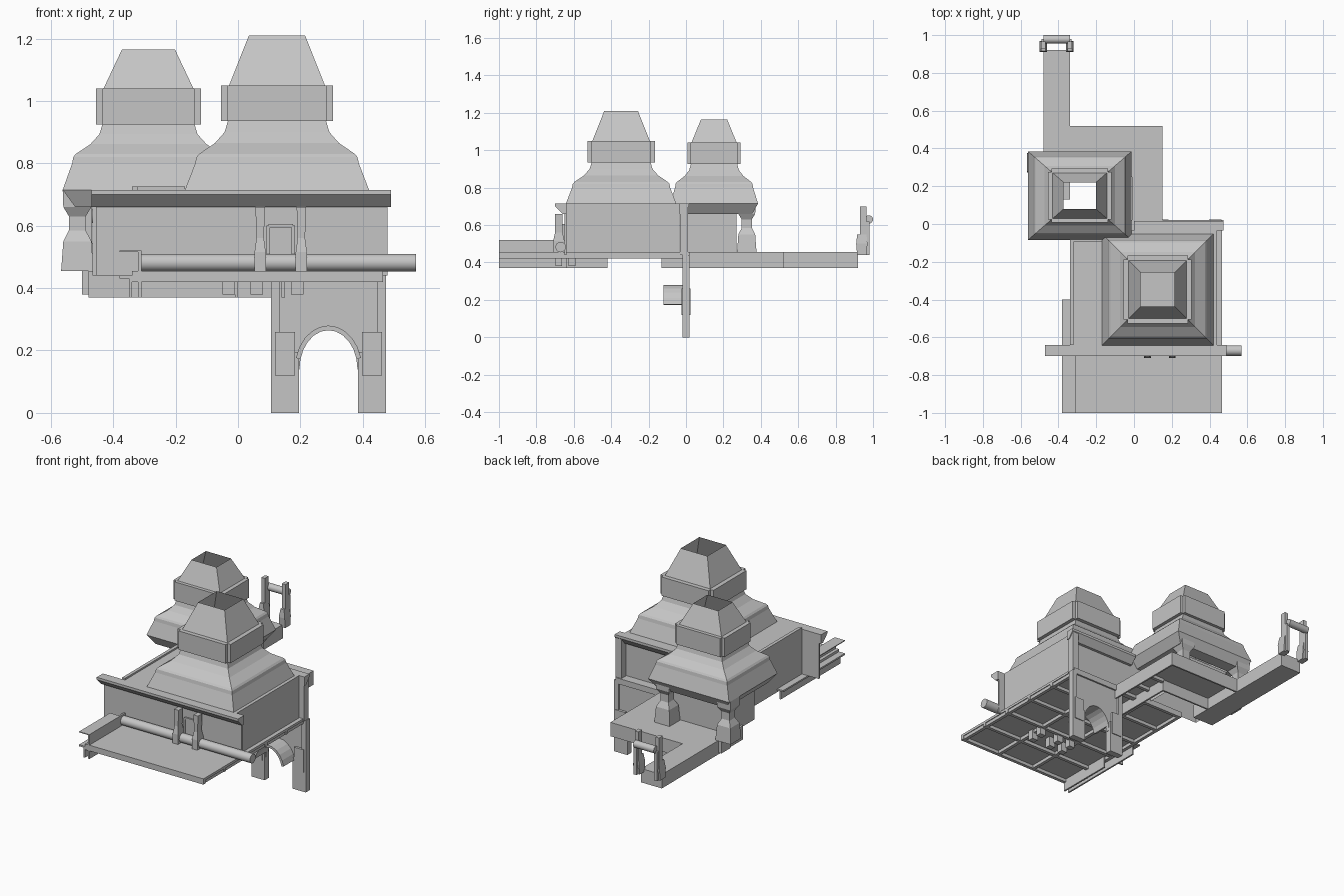
import bpy
import bmesh
import math

# Shared levels and limits
SKIRT, SLAB, FLOOR = 0.37, 0.44, 0.455
WALL_TOP, ROOF, EAVE = 0.66, 0.7, 0.715
FRONT, REAR = -0.64, -0.035
LEFT, RIGHT = -0.34, 0.44
FLOOR_EDGE, PLATFORM_EDGE = 0.465, 0.15
THIN = 0.01

cube = bpy.data.objects.get("Cube")
if cube:
    bpy.data.objects.remove(cube, do_unlink=True)

grey = (0.56, 0.56, 0.56, 1)
stone = bpy.data.materials.new("plain_grey")
stone.use_nodes = True
stone.diffuse_color = grey
stone.node_tree.nodes["Principled BSDF"].inputs["Base Color"].default_value = grey


def finish(name, bm, closed=True):
    if closed:
        bmesh.ops.recalc_face_normals(bm, faces=bm.faces)
    mesh = bpy.data.meshes.new(name)
    bm.to_mesh(mesh)
    bm.free()
    mesh.materials.append(stone)
    obj = bpy.data.objects.new(name, mesh)
    bpy.context.collection.objects.link(obj)
    return obj


def box(name, x, y, z):
    """Box given by its (low, high) limits on each axis."""
    bm = bmesh.new()
    bmesh.ops.create_cube(bm, size=1)
    for vert in bm.verts:
        for axis, (low, high) in enumerate((x, y, z)):
            vert.co[axis] = high if vert.co[axis] > 0 else low
    return finish(name, bm)


def around(centre, half):
    return centre - half, centre + half


def loft(name, centre, rings, caps=False):
    """Rectangular rings (half x, half y, z) joined from the bottom up."""
    bm = bmesh.new()
    corners = ((-1, -1), (1, -1), (1, 1), (-1, 1))
    loops = [[bm.verts.new((centre[0] + sx * hx, centre[1] + sy * hy, z)) for sx, sy in corners]
             for hx, hy, z in rings]
    for low, high in zip(loops, loops[1:]):
        for i in range(4):
            bm.faces.new((low[i - 1], low[i], high[i], high[i - 1]))
    if caps:
        bm.faces.new(loops[0][::-1])
        bm.faces.new(loops[-1])
    return finish(name, bm, caps)


def prism(name, points, axis, start, end):
    """Outline extruded along x (points are y, z) or along y (points are x, z)."""
    bm = bmesh.new()

    def place(point, along):
        return (along, point[0], point[1]) if axis == "x" else (point[0], along, point[1])

    near = [bm.verts.new(place(point, start)) for point in points]
    far = [bm.verts.new(place(point, end)) for point in points]
    bm.faces.new(near)
    bm.faces.new(far)
    for i in range(len(points)):
        bm.faces.new((near[i - 1], near[i], far[i], far[i - 1]))
    return finish(name, bm)


def arc(centre, radius_x, radius_z, turn, steps):
    angles = [turn * i / steps for i in range(steps + 1)]
    return [(centre[0] + radius_x * math.cos(a), centre[1] + radius_z * math.sin(a)) for a in angles]


def pipe(name, start, end, centre, radius):
    obj = prism(name, arc(centre, radius, radius, math.tau, 16)[:-1], "x", start, end)
    bpy.context.view_layer.objects.active = obj
    obj.select_set(True)
    bpy.ops.object.shade_smooth_by_angle()
    obj.select_set(False)


def tower(name, centre, top, base, collar_low, peak):
    """Flared roof with a notched collar, open at the top."""
    def ring(spread, z, spread_y=None):
        spreads = (spread, spread if spread_y is None else spread_y)
        return (*(t + (b - t) * s for t, b, s in zip(top, base, spreads)), z)

    collar_high = collar_low + 0.115
    ledge, neck = 0.82, 0.31
    flare = [ring(0.33 + 0.45 * (1 - s) ** 2, ledge + THIN + (collar_low - ledge - THIN) * s)
             for s in (0, 1 / 3, 2 / 3, 1)]
    skirt = [ring(1, EAVE), ring(0.84, 0.8), ring(0.82, ledge)]
    loft(name + "_roof", centre, skirt + flare + [ring(neck, collar_high), ring(0, peak)])
    # Two crossing rings leave a notch at each corner of the collar
    for sx, sy in ((0.44, 0.34), (0.34, 0.44)):
        loft(name + "_collar", centre, [ring(neck, collar_low), ring(sx, collar_low, sy),
                                        ring(sx, collar_high, sy), ring(neck, collar_high)])


front_centre, back_centre = (0.125, -0.347), (-0.287, 0.15)
tower("front_tower", front_centre, top=(0.09, 0.09), base=(0.295, 0.295), collar_low=0.935, peak=1.21)
tower("back_tower", back_centre, top=(0.085, 0.07), base=(0.275, 0.235), collar_low=0.925, peak=1.165)

# Front building
room_centre = ((LEFT + RIGHT) / 2, (FRONT + REAR) / 2)
room = ((RIGHT - LEFT) / 2, (REAR - FRONT) / 2)
loft("front_building_walls", room_centre, [(*room, SLAB), (*room, EAVE)])
box("front_wall", x=(-0.455, 0.48), y=(FRONT - THIN, FRONT), z=(SLAB, WALL_TOP))


def cornice(name, wall, out, start, end):
    slope = [(wall, WALL_TOP), (wall + out / 3, WALL_TOP), (wall + out, ROOF), (wall + out, EAVE), (wall, EAVE)]
    prism(name, slope, "x", start, end)


cornice("front_cornice", FRONT, -0.06, -0.47, 0.49)
cornice("back_cornice", REAR, 0.05, 0, 0.475)
box("roof_left", x=(LEFT, -0.16), y=(FRONT, REAR), z=(ROOF, EAVE))
box("roof_back", x=(LEFT, RIGHT), y=(REAR - 0.03, REAR), z=(ROOF, EAVE))
box("roof_right", x=(RIGHT - 0.04, RIGHT), y=(FRONT, REAR), z=(ROOF, EAVE))
box("roof_curb_left", x=(LEFT, LEFT + 2 * THIN), y=(FRONT, REAR), z=(EAVE, EAVE + THIN))
box("roof_curb_back", x=(LEFT, -0.17), y=(-0.095, -0.08), z=(EAVE, EAVE + THIN))

# Door with frame
door_x, door_half, door_top = 0.137, 0.04, 0.6
door_face = FRONT - THIN
box("door", around(door_x, door_half), (door_face - THIN / 2, door_face), (FLOOR, door_top))
for side in (-1, 1):
    box("door_jamb", around(door_x + side * door_half, THIN / 2), (door_face - THIN, door_face), (FLOOR, door_top))
box("door_lintel", around(door_x, door_half), (door_face - THIN, door_face), around(door_top, THIN / 2))

# Front pipe and its brackets
pipe("front_pipe", -0.315, 0.57, (-0.67, 0.482), 0.028)
for side in (-1, 1):
    loft("pipe_bracket", (door_x + side * 0.066, -0.68),
         [(0.018, 0.03, FLOOR), (0.018, 0.03, 0.515), (0.012, 0.02, 0.56), (0.015, 0.02, WALL_TOP)], caps=True)

# Front floor with beams underneath
floor_x, floor_y = (LEFT, FLOOR_EDGE), (-1, 0.02)
box("front_floor", floor_x, floor_y, (SLAB, FLOOR))
beam_z = (SLAB - 2 * THIN, SLAB)
for i in range(4):
    box("floor_beam_long", around(LEFT + THIN + i * 0.26, THIN), floor_y, beam_z)
for i in range(6):
    box("floor_beam_cross", floor_x, around(-1 + THIN + i / 5, THIN), beam_z)
for x in (-0.03, 0.06, 0.19):
    for y in (-0.68, -0.61):
        box("floor_hanger", around(x, 0.02), around(y, 0.018), (SKIRT + THIN, SLAB))

# Side curb of the front floor
curb_x, curb_in, curb_top = -0.38, -0.31, 0.52
box("curb_top", (curb_x, curb_in), (-1, -0.7), (curb_top - THIN / 2, curb_top))
box("curb_side", (curb_in - THIN, curb_in), (-1, FRONT), (SKIRT, curb_top))
box("curb_lower", (LEFT - THIN, LEFT), (-1, -0.42), (SKIRT, SLAB))
box("curb_ledge", (curb_x, LEFT), (-1, -0.4), (SLAB - THIN, SLAB))

# Back building below the smaller tower
loft("back_building_walls", (back_centre[0], 0.135), [(0.18, 0.135, SLAB), (0.18, 0.135, WALL_TOP)])
loft("back_cornice_ring", back_centre, [(0.18, 0.13, WALL_TOP), (0.235, 0.205, WALL_TOP), (0.275, 0.235, EAVE)])
column = [(0.052, FLOOR), (0.045, 0.55), (0.027, 0.585), (0.027, 0.63), (0.045, WALL_TOP), (0.047, EAVE)]
for x in (-0.515, -0.1):
    loft("corner_column", (x, 0.325), [(half, half, z) for half, z in column], caps=True)
box("column_foot", around(-0.47, 0.03), around(0.325, 0.045), (SKIRT + THIN, FLOOR))

# Back platform and walkway
walk_x, inner_y, outer_y, start_y = -0.48, 0.25, 0.52, -0.13
box("walkway", (walk_x, LEFT), (-start_y, 0.92), (SKIRT, FLOOR))
box("platform_back", (LEFT, PLATFORM_EDGE), (inner_y, outer_y), (SLAB, FLOOR))
box("platform_side", (-THIN, PLATFORM_EDGE), (start_y, inner_y), (SLAB, FLOOR))
for x, low, high in ((PLATFORM_EDGE - THIN, start_y, outer_y), (-THIN, start_y, inner_y)):
    box("platform_skirt_side", (x, x + THIN), (low, high), (SKIRT, SLAB))
for y, end in ((outer_y - THIN, PLATFORM_EDGE), (inner_y, 0)):
    box("platform_skirt_cross", (LEFT, end), (y, y + THIN), (SKIRT, SLAB))
for i in range(3):
    box("platform_beam", (0, PLATFORM_EDGE), around(-start_y * i, THIN), beam_z)

# Gate at the end of the walkway
for x in (walk_x, LEFT):
    loft("gate_foot", (x, 0.94), [(0.02, 0.025, SLAB), (0.02, 0.03, 0.5), (0.012, 0.025, 0.55)], caps=True)
    box("gate_post", around(x, 0.012), around(0.947, 0.018), (0.5, ROOF))
    box("gate_rail", around(x, THIN), around(0.97, THIN), (SLAB, 0.62))
pipe("gate_bar", walk_x, LEFT, (0.978, 0.63), 0.022)

# Arch with two legs below the floor
spring = (0.29, 0.14)
inner = arc(spring, 0.093, 0.125, math.pi, 12)
outer = arc(spring, 0.108, 0.14, math.pi, 12)
panel_low, panel_left = 0.12, 0.115
frame = [(panel_left, panel_low), (panel_left, SLAB), (FLOOR_EDGE, SLAB), (FLOOR_EDGE, panel_low)]
prism("arch_panel", frame + inner, "y", -THIN, THIN)
prism("arch_tunnel", outer[1:-1] + inner[1:-1][::-1], "y", -0.12, THIN)
for side in (-1, 1):
    leg = spring[0] + side * 0.14
    box("leg", around(leg, 0.045), around(0, 0.02), (0, 0.195))
    box("leg_block", around(leg, 0.032), around(0, 0.025), (panel_low, 0.26))
    box("leg_pilaster", around(leg + side * 0.03, 0.015), around(0, 0.02), (0.19, SLAB))
box("corner_pilaster", around(0.45, 0.02), around(-THIN, 0.022), (SLAB, ROOF))
